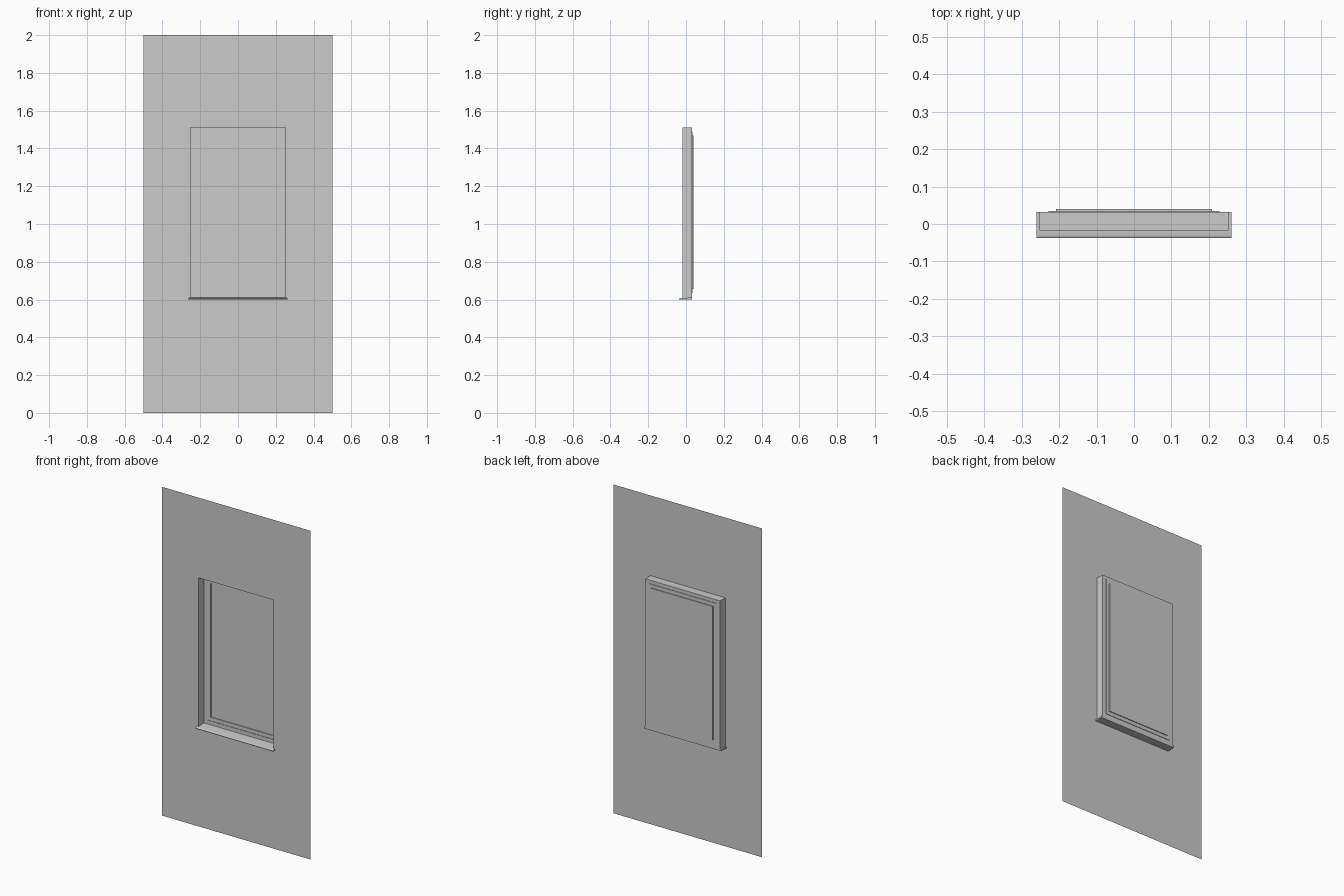
import bpy

if "Cube" in bpy.data.objects:
    bpy.data.objects.remove(bpy.data.objects["Cube"])


def nested(name, loops, cap=False):
    """Bridge a chain of rectangles (half_width, z_low, z_high, y)."""
    verts = []
    for w, lo, hi, y in loops:
        verts += [(-w, y, lo), (w, y, lo), (w, y, hi), (-w, y, hi)]
    faces = []
    for i in range(len(loops) - 1):
        a, b = 4 * i, 4 * i + 4
        for k in range(4):
            n = (k + 1) % 4
            faces.append((a + k, a + n, b + n, b + k))
    if cap:
        e = len(verts) - 4
        faces.append((e, e + 1, e + 2, e + 3))
    return make(name, verts, faces)


def make(name, verts, faces):
    mesh = bpy.data.meshes.new(name)
    mesh.from_pydata(verts, [], faces)
    ob = bpy.data.objects.new(name, mesh)
    bpy.context.collection.objects.link(ob)
    return ob


FRONT, BACK, STEP, GLASS = -0.018, 0.032, 0.035, 0.040
opening = (0.252, 0.604, 1.512)
outer_sash = (0.229, 0.634, 1.491)
inner_sash = (0.208, 0.656, 1.469)

# Thin wall panel with the window opening
nested("wall", [(0.5, 0.0, 2.0, FRONT), (*opening, FRONT)])

# Jambs and head lining the opening
nested("window_reveal", [(*opening, FRONT), (*opening, BACK)])

# Stepped frame behind the reveal
nested("window_frame", [(*opening, BACK), (*outer_sash, BACK), (*outer_sash, STEP),
                        (*inner_sash, STEP), (*inner_sash, GLASS)])

# Pane
nested("window_pane", [(*inner_sash, GLASS)], cap=True)

# Sill: sloping top and rounded nose, extruded along x
profile = [(BACK, 0.600), (BACK, 0.611), (-0.018, 0.608), (-0.030, 0.607),
           (-0.035, 0.606), (-0.038, 0.6035), (-0.037, 0.601), (-0.034, 0.600)]
n = len(profile)
verts = [(x, y, z) for x in (-0.261, 0.261) for y, z in profile]
faces = [tuple(range(n)), tuple(range(2 * n - 1, n - 1, -1))]
faces += [(k, k + n, (k + 1) % n + n, (k + 1) % n) for k in range(n)]
sill = make("window_sill", verts, faces)
bpy.context.view_layer.objects.active = sill
sill.select_set(True)
bpy.ops.object.shade_smooth_by_angle()
